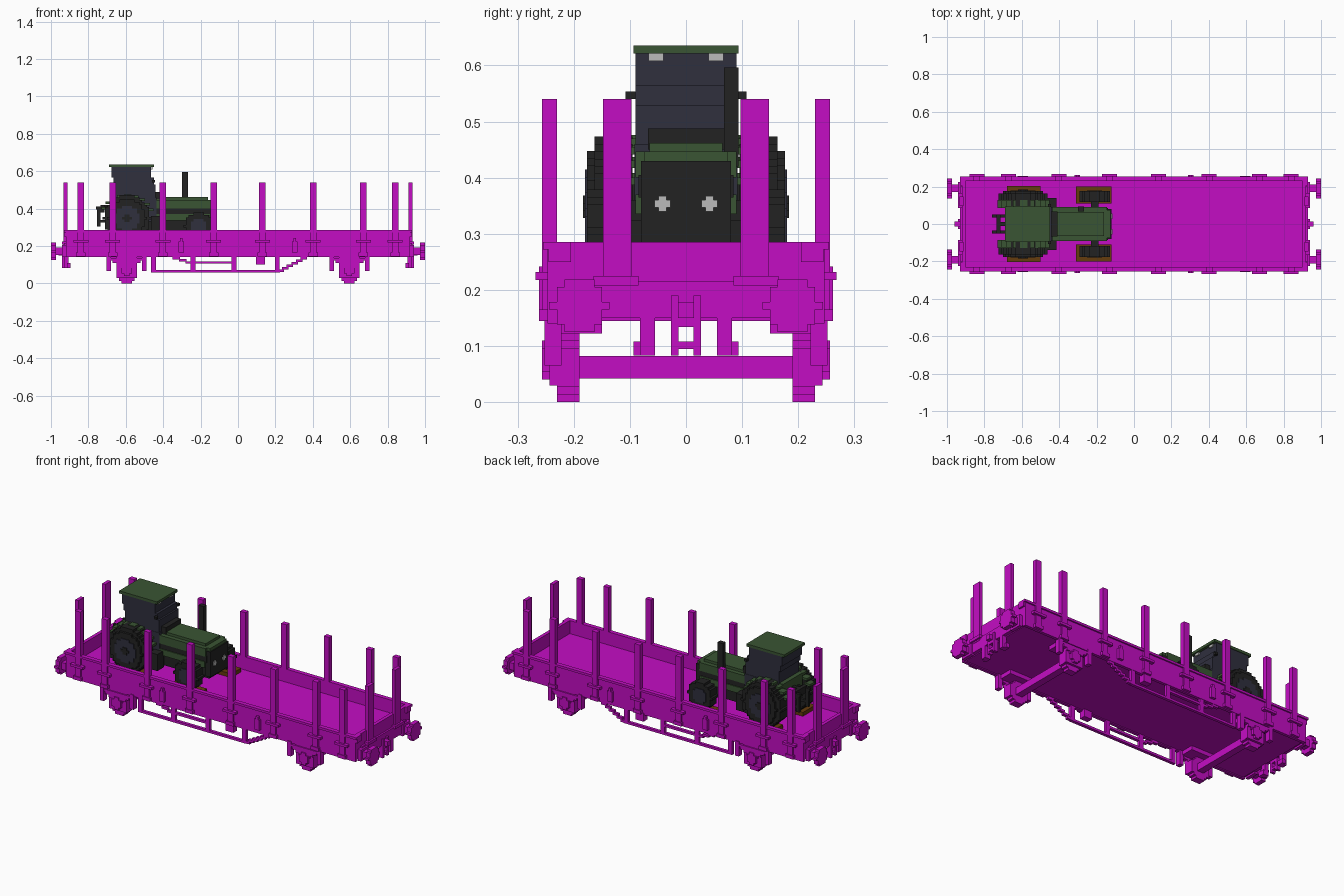
import bpy, bmesh, math
from mathutils import Vector

cube = bpy.data.objects.get("Cube")
if cube:
    bpy.data.objects.remove(cube, do_unlink=True)

UNIT = 0.0134  # block size used for stepped round parts


def material(name, r, g, b):
    mat = bpy.data.materials.new(name)
    mat.use_nodes = True
    mat.diffuse_color = (r, g, b, 1)
    shader = next(n for n in mat.node_tree.nodes if n.type == "BSDF_PRINCIPLED")
    shader.inputs["Base Color"].default_value = (r, g, b, 1)
    shader.inputs["Roughness"].default_value = 0.8
    return mat


magenta = material("magenta", .55, .004, .55)
green = material("dark green", .042, .09, .033)
black = material("black", .016, .016, .016)
navy = material("navy glass", .029, .029, .048)
grey = material("light grey", .5, .5, .5)
brown = material("brown", .13, .045, .004)


def build(name, mat, boxes, mirror=""):
    """Make one object from boxes of (x, y, z) ranges, mirrored over the named axes."""
    for i, axis in enumerate("xyz"):
        if axis in mirror:
            boxes = boxes + [[(-r[1], -r[0]) if k == i else r for k, r in enumerate(b)] for b in boxes]
    bm = bmesh.new()
    for ranges in boxes:
        low, high = (Vector(p) for p in zip(*ranges))
        for v in bmesh.ops.create_cube(bm, size=1)["verts"]:
            v.co = (low + high) / 2 + v.co * (high - low)
    mesh = bpy.data.meshes.new(name)
    bm.to_mesh(mesh)
    bm.free()
    mesh.materials.append(mat)
    obj = bpy.data.objects.new(name, mesh)
    bpy.context.collection.objects.link(obj)
    return obj


def add(name, mat, x, y, z, mirror=""):
    return build(name, mat, [[x, y, z]], mirror)


def disc(name, mat, axis, span, across, height, radius, mirror=""):
    """Stepped disc: a stack of block rows whose widths follow a circle."""
    count = max(3, round(2 * radius / UNIT))
    step = 2 * radius / count
    rows = []
    for i in range(count):
        z = -radius + i * step
        half = math.sqrt(max(radius ** 2 - (z + step / 2) ** 2, 0))
        half = max(round(half / step), 1) * step
        wide = (across - half, across + half)
        rise = (height + z, height + z + step)
        rows.append([wide, span, rise] if axis == "y" else [span, wide, rise])
    return build(name, mat, rows, mirror)


# Wagon body: floor, walls and rims
add("wagon_floor", magenta, x=(-.91, .91), y=(-.24, .24), z=(.145, .21))
add("side_wall", magenta, x=(-.92, .92), y=(.23, .247), z=(.14, .285), mirror="y")
add("end_wall", magenta, x=(.90, .92), y=(-.245, .245), z=(.15, .285), mirror="x")
add("side_rim", magenta, x=(-.93, .93), y=(.232, .255), z=(.272, .285), mirror="y")
add("end_beam", magenta, x=(.915, .93), y=(-.2, .2), z=(.15, .215), mirror="x")
add("corner_post", magenta, x=(.9, .93), y=(.205, .245), z=(.25, .285), mirror="xy")

# Side stakes with their wall brackets
stakes = [-.84, -.67, -.402, -.13, .13, .402, .67, .84]
build("side_stake", magenta,
      [[(x - .017, x + .017), (.23, .257), (.15, .54)] for x in stakes], mirror="y")
build("stake_bracket", magenta,
      [[(x - .04, x + .04), (.24, .268), (.218, .232)] for x in stakes], mirror="y")
build("stake_foot", magenta,
      [[(x - .025, x + .025), (.24, .262), (.145, .165)] for x in stakes], mirror="y")

# End stakes
add("end_stake", magenta, x=(.912, .932), y=(.097, .148), z=(.2, .54), mirror="xy")
add("end_stake_bracket", magenta, x=(.92, .942), y=(.085, .165), z=(.208, .225), mirror="xy")

# Label plates on the sides
add("side_label", magenta, x=(.288, .318), y=(.24, .262), z=(.165, .225), mirror="xy")
add("label_clip", magenta, x=(.296, .31), y=(.24, .262), z=(.225, .242), mirror="xy")

# Buffers, coupling and brake hoses
add("buffer_base", magenta, x=(.92, .94), y=(.155, .225), z=(.14, .205), mirror="xy")
add("buffer_shaft", magenta, x=(.92, .985), y=(.17, .21), z=(.152, .192), mirror="xy")
disc("buffer_head", magenta, "x", span=(.974, 1.0), across=.19, height=.172, radius=.047, mirror="xy")
add("coupling_hook", magenta, x=(.92, .96), y=(-.014, .014), z=(.15, .178), mirror="x")
build("coupling_link", magenta, [
    [(.915, .94), (.013, .027), (.083, .19)],
    [(.915, .94), (-.027, .027), (.134, .15)],
    [(.915, .94), (-.027, .027), (.095, .108)]], mirror="xy")
build("brake_hose", magenta, [
    [(.905, .93), (.055, .082), (.083, .17)],
    [(.895, .915), (.055, .094), (.083, .108)]], mirror="xy")

# Running gear
AXLE = .595
add("axle", magenta, x=(AXLE - .02, AXLE + .02), y=(-.2, .2), z=(.042, .082), mirror="x")
disc("rail_wheel", magenta, "y", span=(.19, .23), across=AXLE, height=.062, radius=.062, mirror="xy")
disc("axle_box", magenta, "y", span=(.23, .257), across=AXLE, height=.075, radius=.035, mirror="xy")
add("axle_guard", magenta, x=(AXLE - .055, AXLE + .055), y=(.228, .243), z=(.03, .145), mirror="xy")
build("leaf_spring", magenta,
      [[(AXLE - .095 + .02 * i, AXLE + .095 - .02 * i), (.225, .25), (.122 - .013 * i, .135 - .013 * i)]
       for i in range(4)], mirror="xy")
for side in (-1, 1):
    middle = AXLE + side * .095
    add("spring_hanger", magenta, x=(middle - .012, middle + .012), y=(.222, .252), z=(.065, .15), mirror="xy")
add("spring_support", magenta, x=(AXLE - .09, AXLE + .09), y=(.15, .225), z=(.122, .15), mirror="xy")

# Truss under each side
for middle in (-.452, -.24, -.022, .21):
    add("truss_upright", magenta, x=(middle - .013, middle + .013), y=(.228, .245), z=(.058, .15), mirror="y")
add("truss_bar", magenta, x=(-.46, .225), y=(.228, .245), z=(.058, .071), mirror="y")
add("brake_rod", magenta, x=(-.25, -.02), y=(.228, .245), z=(.105, .118), mirror="y")
build("truss_diagonal", magenta,
      [[(.21 + .025 * i, .245 + .025 * i), (.228, .245), (.06 + .0134 * i, .0734 + .0134 * i)]
       for i in range(6)], mirror="y")
build("brake_diagonal", magenta,
      [[(-.28 - .035 * i, -.24 - .035 * i), (.228, .245), (.105 + .012 * i, .118 + .012 * i)]
       for i in range(3)], mirror="y")
add("valve_box", magenta, x=(.095, .145), y=(.215, .25), z=(.102, .15), mirror="y")

# Timber chocks holding the tractor
add("rear_chock", brown, x=(-.68, -.5), y=(.09, .204), z=(.21, .232), mirror="y")
add("front_chock", brown, x=(-.31, -.12), y=(.11, .2), z=(.21, .232), mirror="y")

# Tractor wheels
REAR, FRONT = -.593, -.21
disc("rear_tyre", black, "y", span=(.095, .163), across=REAR, height=.348, radius=.125, mirror="y")
disc("rear_tyre_side", black, "y", span=(.16, .176), across=REAR, height=.348, radius=.1, mirror="y")
disc("rear_rim", navy, "y", span=(.17, .18), across=REAR, height=.348, radius=.067, mirror="y")
disc("rear_hub", black, "y", span=(.17, .184), across=REAR, height=.348, radius=.02, mirror="y")
disc("front_tyre", black, "y", span=(.118, .176), across=FRONT, height=.305, radius=.074, mirror="y")
disc("front_rim", navy, "y", span=(.17, .18), across=FRONT, height=.305, radius=.04, mirror="y")
add("front_axle", black, x=(-.23, -.19), y=(-.13, .13), z=(.285, .325))
add("rear_axle", black, x=(-.63, -.56), y=(-.12, .12), z=(.31, .39))

# Tractor chassis and hood
add("chassis", black, x=(-.68, -.14), y=(-.06, .06), z=(.265, .36))
add("hood_side", green, x=(-.44, -.15), y=(-.09, .09), z=(.335, .37))
add("engine_bay", black, x=(-.44, -.14), y=(-.085, .085), z=(.365, .405))
add("hood", green, x=(-.44, -.145), y=(-.09, .09), z=(.4, .447))
add("hood_top", green, x=(-.44, -.16), y=(-.065, .065), z=(.445, .462))
add("hood_rear", black, x=(-.455, -.41), y=(-.068, .068), z=(.45, .488))
add("grille", black, x=(-.15, -.12), y=(-.08, .08), z=(.285, .43))
add("nose", green, x=(-.15, -.125), y=(-.075, .075), z=(.43, .447))
build("headlight", grey, [
    [(-.122, -.116), (.028, .056), (.347, .36)],
    [(-.122, -.116), (.035, .049), (.34, .367)]], mirror="y")
add("exhaust", black, x=(-.3, -.266), y=(.068, .094), z=(.42, .596))
add("step", black, x=(-.465, -.415), y=(.08, .14), z=(.265, .36), mirror="y")

# Cab
build("cab_glass", navy, [
    [(-.655, -.44), (-.09, .09), (.45, .53)],
    [(-.665, -.45), (-.09, .09), (.53, .565)],
    [(-.675, -.465), (-.09, .09), (.565, .622)]])
add("cab_door", navy, x=(-.52, -.435), y=(-.092, .092), z=(.33, .46))
add("cab_base", green, x=(-.68, -.5), y=(-.088, .088), z=(.33, .462))
add("roof", green, x=(-.69, -.45), y=(-.094, .094), z=(.621, .636))
add("roof_light", grey, x=(-.466, -.458), y=(.04, .067), z=(.608, .621), mirror="y")
add("mirror", black, x=(-.46, -.445), y=(.09, .108), z=(.54, .554), mirror="y")

# Rear fenders follow the wheel in steps
fender = []
for i in range(9):
    angle = math.radians(20 + i * 17)
    x, z = REAR + .128 * math.cos(angle), .348 + .115 * math.sin(angle)
    fender.append([(x - .02, x + .02), (.085, .128), (z, z + .0134)])
build("rear_fender", green, fender, mirror="y")

# Rear hitch
build("hitch_arm", black, [
    [(-.76, -.67), (.035, .05), (.395, .41)],
    [(-.74, -.67), (.035, .05), (.325, .34)],
    [(-.755, -.735), (.035, .05), (.305, .41)]], mirror="y")
add("hitch_bar", black, x=(-.735, -.715), y=(-.05, .05), z=(.38, .42))
add("hitch_link", black, x=(-.72, -.67), y=(-.01, .01), z=(.4, .42))
